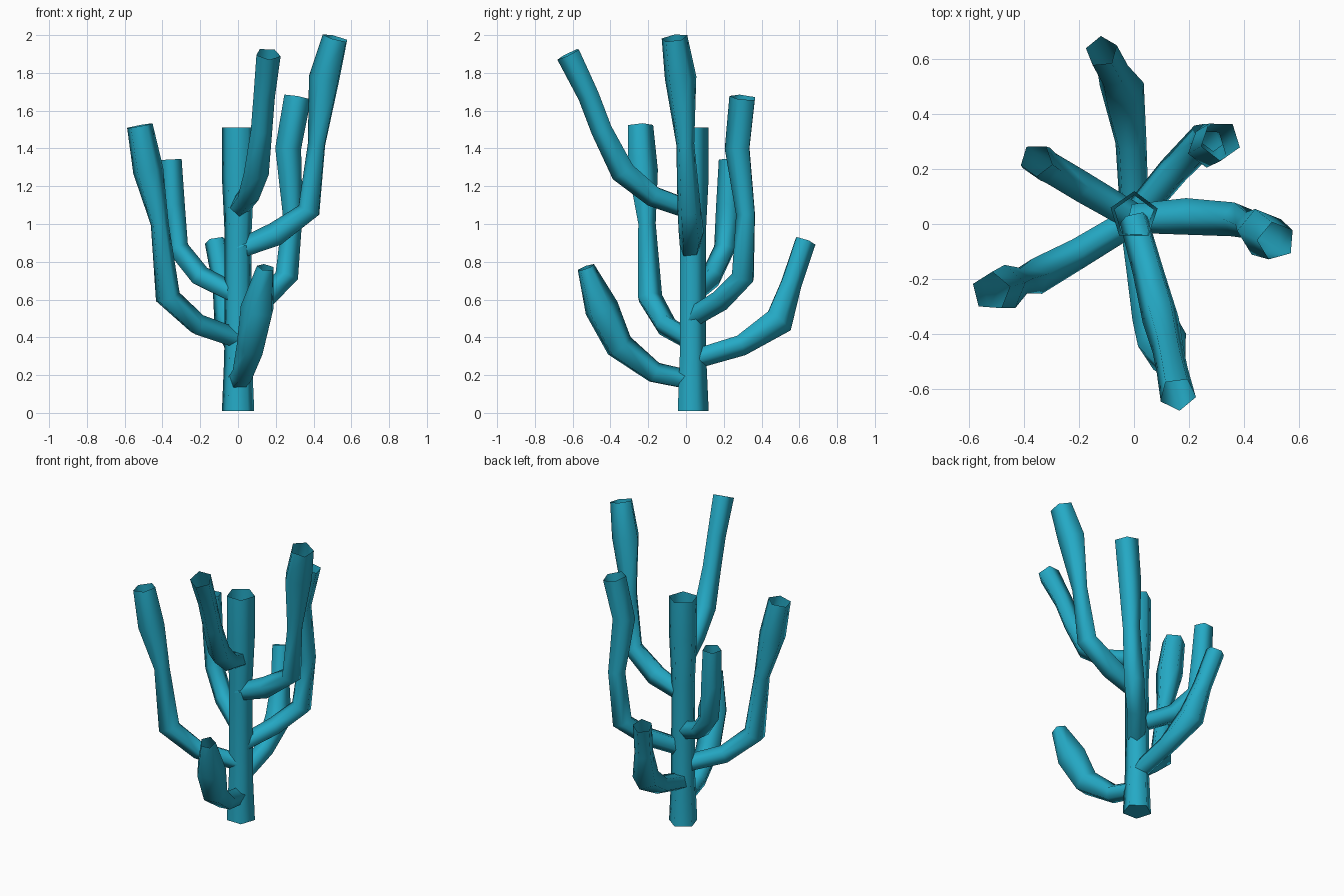
import bpy, bmesh, math
from mathutils import Vector

if "Cube" in bpy.data.objects:
    bpy.data.objects.remove(bpy.data.objects["Cube"])

teal = bpy.data.materials.new("teal")
teal.diffuse_color = (0.018, 0.40, 0.56, 1)
teal.use_nodes = True
teal.node_tree.nodes["Principled BSDF"].inputs["Base Color"].default_value = teal.diffuse_color
SIDES = 5
AXIS_Y = 0.02


def tube(name, pos, radii, turn):
    """Five-sided smooth tube along a path, closed at the base, hollow at the tip."""
    bm = bmesh.new()
    rings, u = [], None
    for i, p in enumerate(pos):
        d = (pos[min(i + 1, len(pos) - 1)] - pos[max(i - 1, 0)]).normalized()
        if u is None:
            u = Vector((1, 0, 0)) if abs(d.z) > 0.9 else Vector((0, 0, 1))
        u = (u - d * u.dot(d)).normalized()
        v = d.cross(u)
        angles = [turn + math.tau * k / SIDES for k in range(SIDES)]
        rings.append([bm.verts.new(p + (u * math.cos(t) + v * math.sin(t)) * radii[i])
                      for t in angles])
    for lo, hi in zip(rings, rings[1:]):
        for k in range(SIDES):
            n = (k + 1) % SIDES
            bm.faces.new((lo[k], lo[n], hi[n], hi[k])).smooth = True
    bm.faces.new(rings[0][::-1])
    me = bpy.data.meshes.new(name)
    bm.to_mesh(me)
    bm.free()
    me.materials.append(teal)
    bpy.context.collection.objects.link(bpy.data.objects.new(name, me))


def branch(name, start_z, heading, end_heading, profile, turn):
    """Arm leaving the stem axis; profile holds (distance out, height, radius)."""
    pos, radii = [Vector((0, AXIS_Y, start_z))], [0.055]
    for i, (out, z, *r) in enumerate(profile, 1):
        a = math.radians(heading + (end_heading - heading) * i / len(profile))
        pos.append(Vector((out * math.cos(a), AXIS_Y + out * math.sin(a), z)))
        radii.append(r[0] if r else 0.06)
    tube(name, pos, radii, turn)


# central stem: (height, radius)
stem = [(0.01, 0.09), (0.3, 0.077), (0.95, 0.075), (1.25, 0.09), (1.51, 0.09)]
tube("stem", [Vector((0, AXIS_Y + 0.01, z)) for z, r in stem], [r for z, r in stem], 0.3)

# branches, from low to high
branch("front_low_branch", 0.17, -83, -75,
       [(0.19, 0.21), (0.38, 0.35, 0.08), (0.48, 0.55, 0.095), (0.57, 0.77, 0.048)], 0)
branch("back_low_branch", 0.28, 90, 101,
       [(0.27, 0.36), (0.47, 0.49, 0.085), (0.54, 0.69), (0.62, 0.91)], 0.5)
branch("left_front_branch", 0.39, 212, 207,
       [(0.25, 0.465), (0.43, 0.61, 0.07), (0.475, 1.0, 0.05),
        (0.54, 1.28, 0.085), (0.585, 1.52, 0.072)], 1)
branch("left_back_branch", 0.62, 150, 149,
       [(0.23, 0.72), (0.37, 0.87), (0.4, 1.1, 0.065), (0.415, 1.34)], 1.5)
branch("right_back_branch", 0.5, 52, 42,
       [(0.22, 0.6), (0.385, 0.72, 0.065), (0.417, 1.05, 0.055),
        (0.37, 1.4, 0.072), (0.425, 1.67, 0.075)], 2)
branch("right_branch", 0.86, 5, -9,
       [(0.2, 0.94, 0.07), (0.38, 1.07, 0.065), (0.42, 1.42, 0.05),
        (0.465, 1.77, 0.088), (0.525, 1.985, 0.072)], 2.5)
branch("front_high_branch", 1.08, -74, -76,
       [(0.2, 1.15), (0.365, 1.28, 0.07), (0.48, 1.5), (0.55, 1.68), (0.66, 1.9, 0.068)], 3)
